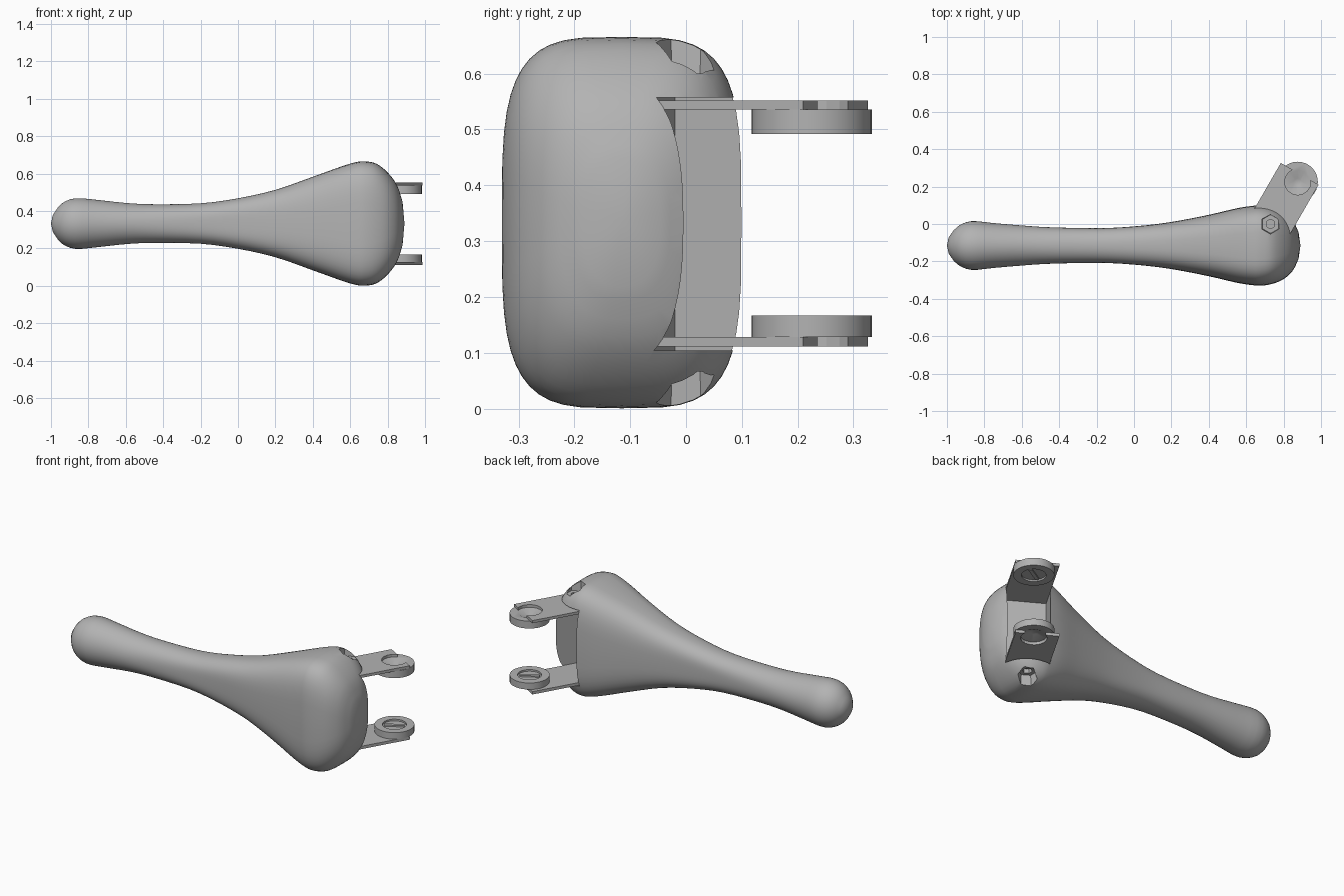
import bpy, bmesh, math
from mathutils import Vector, Matrix

cube = bpy.data.objects.get("Cube")
if cube:
    bpy.data.objects.remove(cube, do_unlink=True)

grey = bpy.data.materials.new("plain grey")
grey.use_nodes = True
grey.diffuse_color = (0.45, 0.45, 0.45, 1)
grey.node_tree.nodes["Principled BSDF"].inputs["Base Color"].default_value = (0.45, 0.45, 0.45, 1)

MID_Y, MID_Z = -0.115, 0.333
ANGLE = math.radians(-30)            # hinge frame: local x across, local y outward
HINGE = Matrix.Translation((0.585, -0.02, 0)) @ Matrix.Rotation(ANGLE, 4, "Z")
WIDTH, LENGTH = 0.233, 0.40


def finish(name, bm):
    bmesh.ops.recalc_face_normals(bm, faces=bm.faces)
    mesh = bpy.data.meshes.new(name)
    bm.to_mesh(mesh)
    bm.free()
    mesh.materials.append(grey)
    obj = bpy.data.objects.new(name, mesh)
    bpy.context.collection.objects.link(obj)
    return obj


def hinge_box(name, length, low, high):
    bm = bmesh.new()
    place = HINGE @ Matrix.Translation((WIDTH / 2, length / 2, (low + high) / 2))
    size = Matrix.Diagonal((WIDTH, length, high - low, 1))
    bmesh.ops.create_cube(bm, size=1, matrix=place @ size)
    return finish(name, bm)


def drum(name, x, y, low, high, r_low, r_high, sides):
    bm = bmesh.new()
    bmesh.ops.create_cone(bm, cap_ends=True, segments=sides, radius1=r_low, radius2=r_high,
                          depth=high - low, matrix=Matrix.Translation((x, y, (low + high) / 2)))
    return finish(name, bm)


def activate(obj):
    bpy.ops.object.select_all(action="DESELECT")
    obj.select_set(True)
    bpy.context.view_layer.objects.active = obj


def cut(target, cutter):
    cutter.hide_render = True
    mod = target.modifiers.new("cut", "BOOLEAN")
    mod.operation, mod.solver, mod.object = "DIFFERENCE", "EXACT", cutter
    activate(target)
    bpy.ops.object.modifier_apply(modifier=mod.name)
    bpy.data.objects.remove(cutter, do_unlink=True)


def spline(points, steps):
    """Smooth curve through all the points."""
    pts = [Vector(p) for p in points]
    out = []
    for i in range(len(pts) - 1):
        a, b, c, d = pts[max(i - 1, 0)], pts[i], pts[i + 1], pts[min(i + 2, len(pts) - 1)]
        for s in range(steps):
            t = s / steps
            out.append(b + (c - a) * t / 2 + (a * 2 - b * 5 + c * 4 - d) * t * t / 2
                       + (b * 3 - a - c * 3 + d) * t ** 3 / 2)
    return out + [pts[-1]]


# Body sections: position, half depth, half height, squareness
sections = [(-0.99, .045, .045, 2), (-0.945, .1, .105, 2), (-0.87, .13, .135, 2),
            (-0.75, .12, .126, 2), (-0.6, .108, .11, 2), (-0.45, .1, .103, 2.1),
            (-0.2, .1, .108, 2.2), (0, .112, .135, 2.4), (.2, .133, .18, 2.7),
            (.4, .167, .25, 3.1), (.55, .2, .304, 3.5), (.63, .212, .328, 3.7),
            (.68, .215, .332, 3.7), (.74, .205, .32, 3.5), (.8, .18, .273, 3.2),
            (.85, .133, .205, 2.8), (.88, .07, .115, 2.4)]
SIDES = 48
bm = bmesh.new()
rings = []
for x, hy, hz, n in spline(sections, 3):
    groove = 0.09 * math.exp(-((x + 0.05) / 0.35) ** 2)
    ring = []
    for k in range(SIDES):
        a = math.tau * k / SIDES
        c, s = math.cos(a), math.sin(a)
        y = math.copysign(abs(c) ** (2 / n), c) * hy * (1 - groove * abs(c) ** 6)
        z = math.copysign(abs(s) ** (2 / n), s) * hz
        ring.append(bm.verts.new((x, MID_Y + y, MID_Z + z)))
    rings.append(ring)
for r, q in zip(rings, rings[1:]):
    for k in range(SIDES):
        m = (k + 1) % SIDES
        bm.faces.new((r[k], r[m], q[m], q[k]))
for ring, tip_x in ((rings[0], -1.0), (rings[-1], 0.89)):
    tip = bm.verts.new((tip_x, MID_Y, MID_Z))
    for k in range(SIDES):
        bm.faces.new((ring[k], ring[(k + 1) % SIDES], tip))
body = finish("body", bm)

# Hinge slot and the screw pits above and below it
cut(body, hinge_box("slot_cutter", 0.6, 0.104, 0.557))
PIN_X, PIN_Y = 0.73, 0.0
cut(body, drum("upper_pit_cutter", PIN_X, PIN_Y, 0.6, 0.75, 0.05, 0.06, 6))
cut(body, drum("lower_pit_cutter", PIN_X, PIN_Y, -0.09, 0.066, 0.06, 0.05, 6))
cut(body, drum("upper_socket_cutter", PIN_X, PIN_Y, 0.575, 0.61, 0.026, 0.026, 6))
cut(body, drum("lower_socket_cutter", PIN_X, PIN_Y, 0.055, 0.09, 0.026, 0.026, 6))
activate(body)
bpy.ops.object.shade_smooth_by_angle(angle=math.radians(35))

# Two hinge plates, each with a round pad on its inner side
PAD_X, PAD_Y, PAD_R = 0.875, 0.225, 0.108
for side, outer, seam, inner in (("upper", 0.552, 0.536, 0.492), ("lower", 0.111, 0.128, 0.167)):
    sign = 1 if outer > seam else -1
    plate = hinge_box(side + "_plate", LENGTH, min(outer, seam), max(outer, seam))
    cut(plate, drum("hole_cutter", PAD_X, PAD_Y, seam - 0.03, seam + 0.03, 0.07, 0.07, 16))

    pad = drum(side + "_pad", PAD_X, PAD_Y, min(seam, inner), max(seam, inner), PAD_R, PAD_R, 32)
    # faceted dish on the outer face, shallow counterbore on the inner face
    low, high = sorted((seam - sign * 0.02, seam + sign * 0.002))
    wide, narrow = 0.068, 0.02
    cut(pad, drum("dish_cutter", PAD_X, PAD_Y, low, high,
                  narrow if sign > 0 else wide, wide if sign > 0 else narrow, 10))
    cut(pad, drum("bore_cutter", PAD_X, PAD_Y, inner - 0.01, inner + 0.01, 0.065, 0.065, 24))
    activate(pad)
    bpy.ops.object.shade_smooth_by_angle(angle=math.radians(30))

    # raised bar inside the counterbore
    bm = bmesh.new()
    bmesh.ops.create_cube(bm, size=1, matrix=Matrix.Translation((PAD_X, PAD_Y, inner + sign * 0.007))
                          @ Matrix.Rotation(math.radians(30), 4, "Z")
                          @ Matrix.Diagonal((0.11, 0.02, 0.01, 1)))
    finish(side + "_pad_bar", bm)
